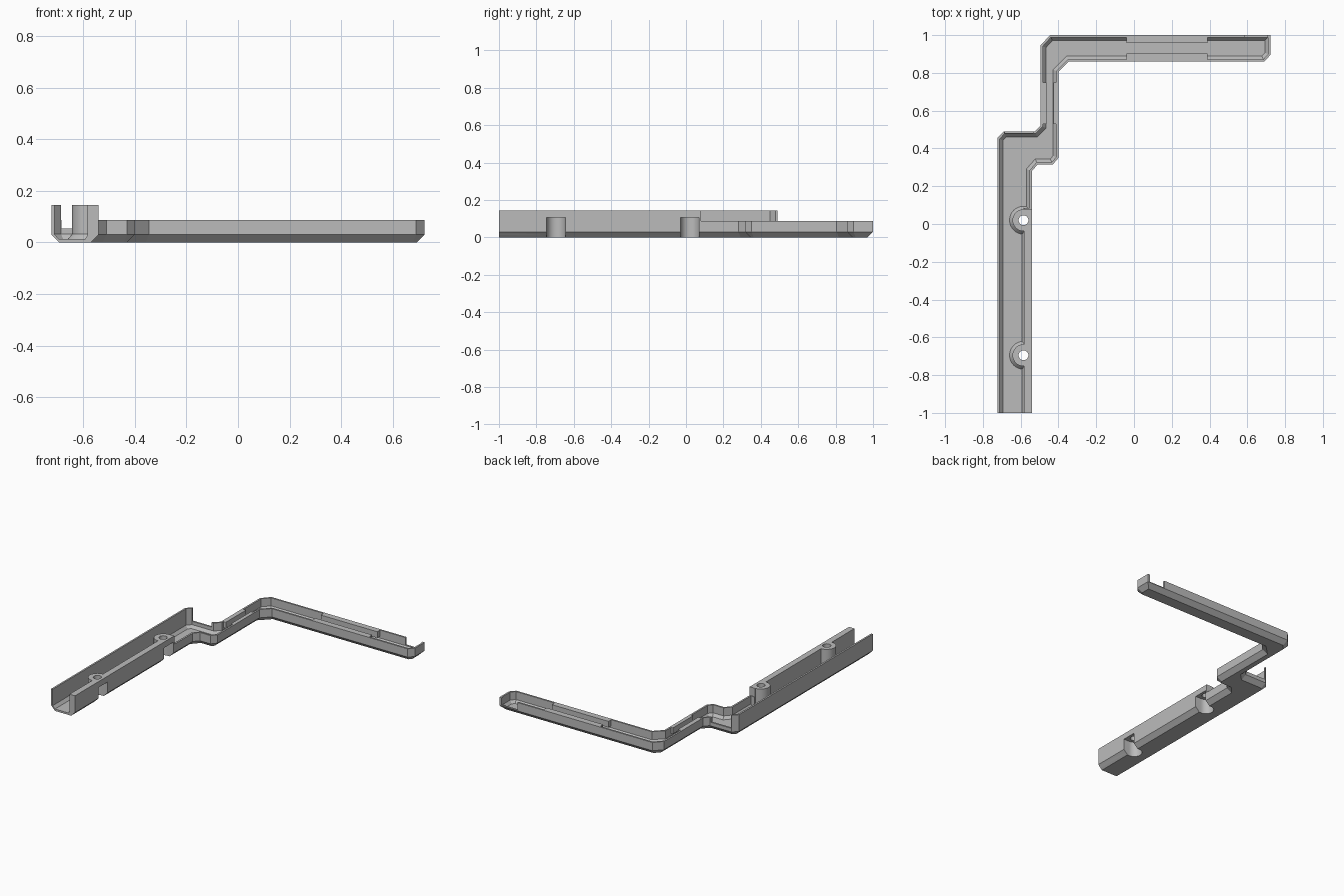
import bpy, bmesh, math
from mathutils import Vector

cube = bpy.data.objects.get("Cube")
if cube:
    bpy.data.objects.remove(cube, do_unlink=True)

grey = bpy.data.materials.new("plain grey")
grey.use_nodes = True
grey.diffuse_color = (0.5, 0.5, 0.5, 1)
grey.node_tree.nodes["Principled BSDF"].inputs["Base Color"].default_value = grey.diffuse_color


def finish(bm, name):
    bmesh.ops.recalc_face_normals(bm, faces=bm.faces)
    mesh = bpy.data.meshes.new(name)
    bm.to_mesh(mesh)
    bm.free()
    mesh.materials.append(grey)
    obj = bpy.data.objects.new(name, mesh)
    bpy.context.collection.objects.link(obj)
    return obj


def loft(name, rings):
    """Closed solid through matching rings of points."""
    bm = bmesh.new()
    loops = [[bm.verts.new(p) for p in ring] for ring in rings]
    for a, b in zip(loops, loops[1:]):
        for i in range(len(a)):
            j = (i + 1) % len(a)
            bm.faces.new((a[i], a[j], b[j], b[i]))
    bm.faces.new(loops[0])
    bm.faces.new(loops[-1])
    return finish(bm, name)


def box(name, x0, x1, y0, y1, z0, z1):
    return loft(name, [[(x0, y0, z), (x1, y0, z), (x1, y1, z), (x0, y1, z)] for z in (z0, z1)])


def prism_y(name, profile, y0, y1):
    return loft(name, [[(x, y, z) for x, z in profile] for y in (y0, y1)])


def turned(name, cx, cy, steps, n=32):
    """Round solid from (radius, height) steps."""
    ring = [math.tau * i / n for i in range(n)]
    return loft(name, [[(cx + r * math.cos(t), cy + r * math.sin(t), z) for t in ring]
                       for r, z in steps])


def inset(points, d, end_d):
    """Move every edge inward by d, the first edge (open end) by end_d."""
    pts = [Vector(p) for p in points]
    n = len(pts)
    normals, dist = [], []
    for i in range(n):
        e = (pts[(i + 1) % n] - pts[i]).normalized()
        normals.append(Vector((-e.y, e.x)))
        dist.append(end_d if i == 0 else d)
    out = []
    for i in range(n):
        a, b, da, db = normals[i - 1], normals[i], dist[i - 1], dist[i]
        det = a.x * b.y - a.y * b.x
        out.append(pts[i] + Vector((da * b.y - db * a.y, a.x * db - b.x * da)) / det)
    return out


def combine(target, other, operation):
    mod = target.modifiers.new("combine", 'BOOLEAN')
    mod.operation, mod.object, mod.solver = operation, other, 'EXACT'
    bpy.context.view_layer.objects.active = target
    bpy.ops.object.modifier_apply(modifier=mod.name)
    bpy.data.objects.remove(other, do_unlink=True)


def add(target, other):
    combine(target, other, 'UNION')


def cut(target, other):
    combine(target, other, 'DIFFERENCE')


# Plan outline, counter-clockwise from the open front end
SIDE = -0.541
outline = [(-0.723, -1), (SIDE, -1), (SIDE, 0.28), (-0.51, 0.315), (-0.43, 0.315),
           (-0.4, 0.35), (-0.4, 0.805), (-0.345, 0.86), (0.69, 0.86), (0.722, 0.895),
           (0.722, 1), (-0.445, 1), (-0.495, 0.945), (-0.495, 0.52), (-0.525, 0.49),
           (-0.69, 0.49), (-0.723, 0.455)]


def shell_solid(name, levels, end_d):
    return loft(name, [[(p.x, p.y, z) for p in inset(outline, d, end_d)] for d, z in levels])


# Channel with bevelled underside and sloped inner corners
tray = shell_solid("channel_frame", [(0.03, 0), (0, 0.03), (0, 0.2)], 0)
cut(tray, shell_solid("cavity", [(0.029, 0.013), (0.012, 0.032), (0.012, 0.3)], -0.05))

# Thick inner wall of the straight leg
add(tray, prism_y("thick_wall", [(-0.547, 0.2), (-0.583, 0.2), (-0.583, 0.028), (-0.594, 0.01),
                                 (-0.56, 0.01), (-0.547, 0.03)], -1, 0.085))

# Screw bosses
BOSS_X = -0.585
boss_ys = (0.02, -0.695)
for y in boss_ys:
    add(tray, turned("boss", BOSS_X, y, [(0.074, 0.008), (0.074, 0.013), (0.058, 0.032), (0.058, 0.2)]))

# Holding lips inside the walls
for x0, x1, y0, y1 in ((-0.04, 0.39, 0.866, 0.902), (-0.04, 0.39, 0.958, 0.994),
                       (-0.489, -0.464, 0.53, 0.75), (-0.426, -0.406, 0.53, 0.75)):
    add(tray, box("lip", x0, x1, y0, y1, 0.045, 0.13))

# Trim the bosses flush with the bevelled side
cut(tray, prism_y("side_trim", [(SIDE, 0.3), (SIDE, 0.03), (SIDE - 0.03, 0), (SIDE - 0.03, -0.05),
                                (-0.45, -0.05), (-0.45, 0.3)], -1.1, 0.2))

# Recesses below the bosses and their screw holes
for y in boss_ys:
    cut(tray, turned("recess", BOSS_X, y, [(0.05, -0.1), (0.05, 0.105)]))
    cut(tray, box("recess_mouth", BOSS_X, -0.5, y - 0.05, y + 0.05, -0.1, 0.105))
    cut(tray, turned("screw_hole", BOSS_X, y, [(0.026, -0.1), (0.026, 0.3)], 24))

# Rim heights and openings in the back walls
cut(tray, box("top_trim", -1, 1, -1.2, 1.2, 0.145, 0.4))
cut(tray, box("low_rim", -0.685, 1, 0.08, 1.1, 0.087, 0.5))
cut(tray, box("leg_back_opening", -0.684, -0.535, 0.465, 0.6, 0.055, 0.5))
cut(tray, box("arm_back_opening", 0.585, 0.706, 0.98, 1.1, 0.035, 0.5))

bpy.ops.object.select_all(action='DESELECT')
tray.select_set(True)
bpy.context.view_layer.objects.active = tray
bpy.ops.object.shade_smooth_by_angle(angle=math.radians(25))
